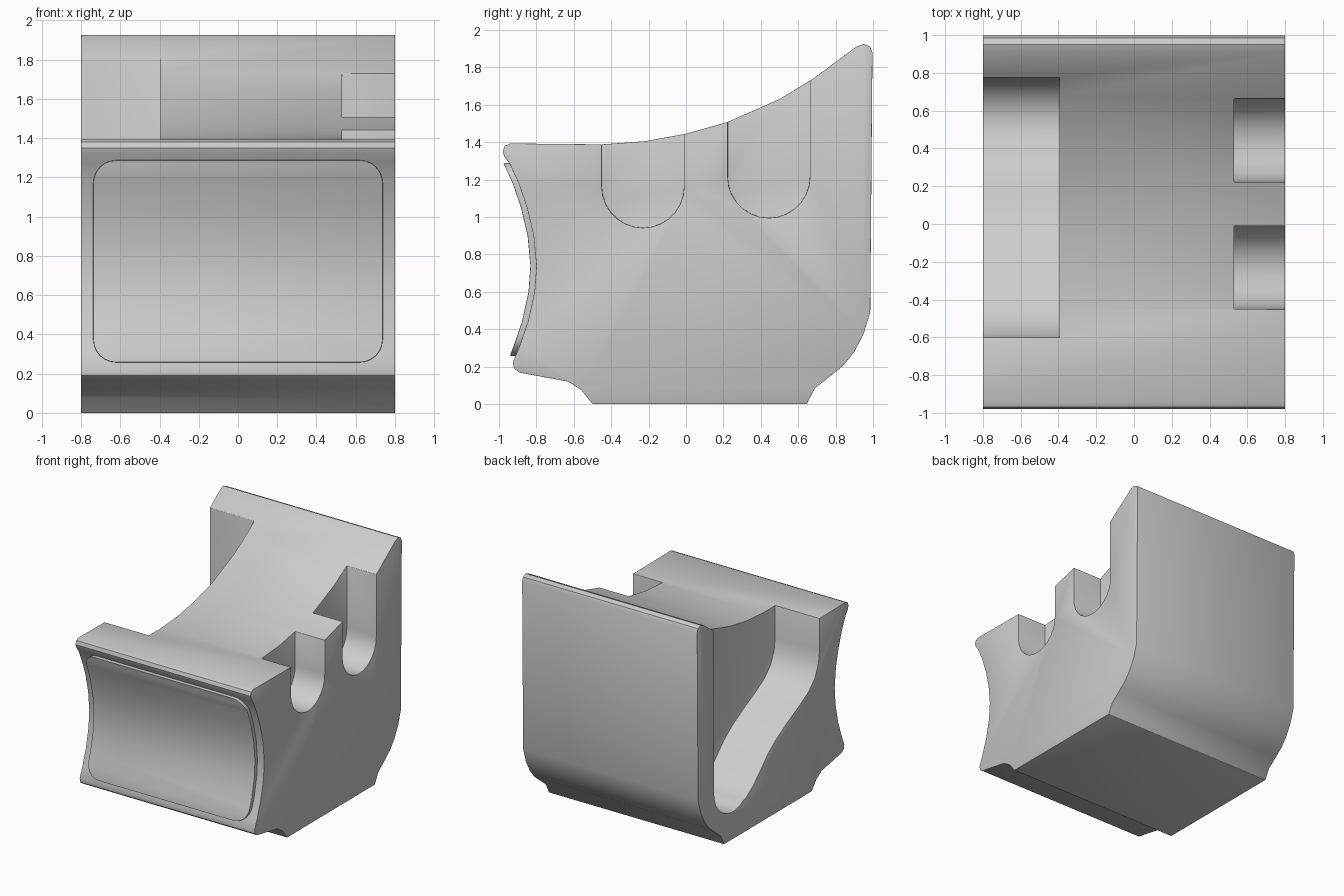
import bpy, bmesh, math
from mathutils import Vector

cube = bpy.data.objects.get("Cube")
if cube:
    bpy.data.objects.remove(cube, do_unlink=True)

GREY = (0.6, 0.6, 0.6, 1.0)
grey = bpy.data.materials.new("light grey")
grey.use_nodes = True
grey.diffuse_color = GREY
grey.node_tree.nodes["Principled BSDF"].inputs["Base Color"].default_value = GREY


def prism(name, outline, start, end, axis="x"):
    """Extrude a (y, z) outline along x, or an (x, z) outline along y."""
    def place(p, t):
        return (t, p[0], p[1]) if axis == "x" else (p[0], t, p[1])
    bm = bmesh.new()
    face = bm.faces.new([bm.verts.new(place(p, start)) for p in outline])
    new = bmesh.ops.extrude_face_region(bm, geom=[face])["geom"]
    shift = Vector(place((0, 0), end - start))
    bmesh.ops.translate(bm, vec=shift, verts=[v for v in new if isinstance(v, bmesh.types.BMVert)])
    bmesh.ops.recalc_face_normals(bm, faces=bm.faces)
    mesh = bpy.data.meshes.new(name)
    bm.to_mesh(mesh)
    bm.free()
    mesh.materials.append(grey)
    obj = bpy.data.objects.new(name, mesh)
    bpy.context.collection.objects.link(obj)
    return obj


def activate(obj):
    bpy.ops.object.select_all(action="DESELECT")
    obj.select_set(True)
    bpy.context.view_layer.objects.active = obj


def boolean(obj, tool, operation):
    mod = obj.modifiers.new("cut", "BOOLEAN")
    mod.operation, mod.solver, mod.object = operation, "EXACT", tool
    activate(obj)
    bpy.ops.object.modifier_apply(modifier=mod.name)
    bpy.data.objects.remove(tool, do_unlink=True)


def finish(obj, width):
    mod = obj.modifiers.new("soft edges", "BEVEL")
    mod.width, mod.segments = width, 2
    mod.limit_method, mod.angle_limit = "ANGLE", math.radians(50)
    activate(obj)
    bpy.ops.object.modifier_apply(modifier=mod.name)
    bpy.ops.object.shade_smooth_by_angle(angle=math.radians(32))


def arc(cx, cz, r, a0, a1, n):
    angles = [math.radians(a0 + (a1 - a0) * i / n) for i in range(n + 1)]
    return [(cx + r * math.cos(a), cz + r * math.sin(a)) for a in angles]


# Body side profile
front_curve = [(-0.94, 1.28), (-0.895, 1.18), (-0.85, 1.05), (-0.815, 0.9), (-0.80, 0.74),
               (-0.81, 0.6), (-0.845, 0.44), (-0.89, 0.31)]
base = [(-0.925, 0.225), (-0.92, 0.19), (-0.89, 0.168), (-0.63, 0.12), (-0.56, 0.075), (-0.5, 0),
        (0.645, 0), (0.69, 0.085)]
back = [(0.77, 0.148), (0.84, 0.205), (0.9, 0.28), (0.95, 0.375), (0.985, 0.49), (0.997, 1.88),
        (0.985, 1.91), (0.95, 1.925), (0.91, 1.91)]
saddle = [(0.68, 1.74), (0.5, 1.63), (0.22, 1.507), (0, 1.445), (-0.22, 1.405), (-0.45, 1.388),
          (-0.94, 1.393), (-0.97, 1.38), (-0.98, 1.35), (-0.972, 1.325)]
body = prism("body", front_curve + base + back + saddle, -0.8, 0.8)

# Two round-bottomed slots in one side
for cy, cz in ((-0.23, 1.162), (0.443, 1.215)):
    outline = arc(cy, cz, 0.22, 180, 360, 14) + [(cy + 0.22, 2.2), (cy - 0.22, 2.2)]
    boolean(body, prism("slot_cutter", outline, 0.53, 1.0), "DIFFERENCE")

# Curved recess in the other side
s_floor = [(-0.6, 2.2), (-0.6, 1.12), (-0.585, 1.02), (-0.54, 0.92), (-0.46, 0.84), (-0.34, 0.77),
           (-0.18, 0.69), (-0.04, 0.61), (0.07, 0.53), (0.17, 0.43), (0.27, 0.335), (0.37, 0.27)]
heel = arc(0.53, 0.47, 0.245, 235, 360, 10)
boolean(body, prism("recess_cutter", s_floor + heel + [(0.775, 2.2)], -1.0, -0.395), "DIFFERENCE")
finish(body, 0.015)

# Raised curved panel on the front, trimmed to a rounded rectangle
inner = [(-0.99, 1.36)] + front_curve + [(-0.93, 0.2)]
outer = [(y - 0.032, z) for y, z in inner]
panel = prism("front_panel", [(y + 0.02, z) for y, z in inner] + outer[::-1], -0.78, 0.78)
corners = []
for cx, cz, a in ((0.62, 1.17, 0), (-0.62, 1.17, 90), (-0.62, 0.375, 180), (0.62, 0.375, 270)):
    corners += arc(cx, cz, 0.118, a, a + 90, 6)
boolean(panel, prism("panel_trim", corners, -1.3, -0.5, "y"), "INTERSECT")
finish(panel, 0.006)
